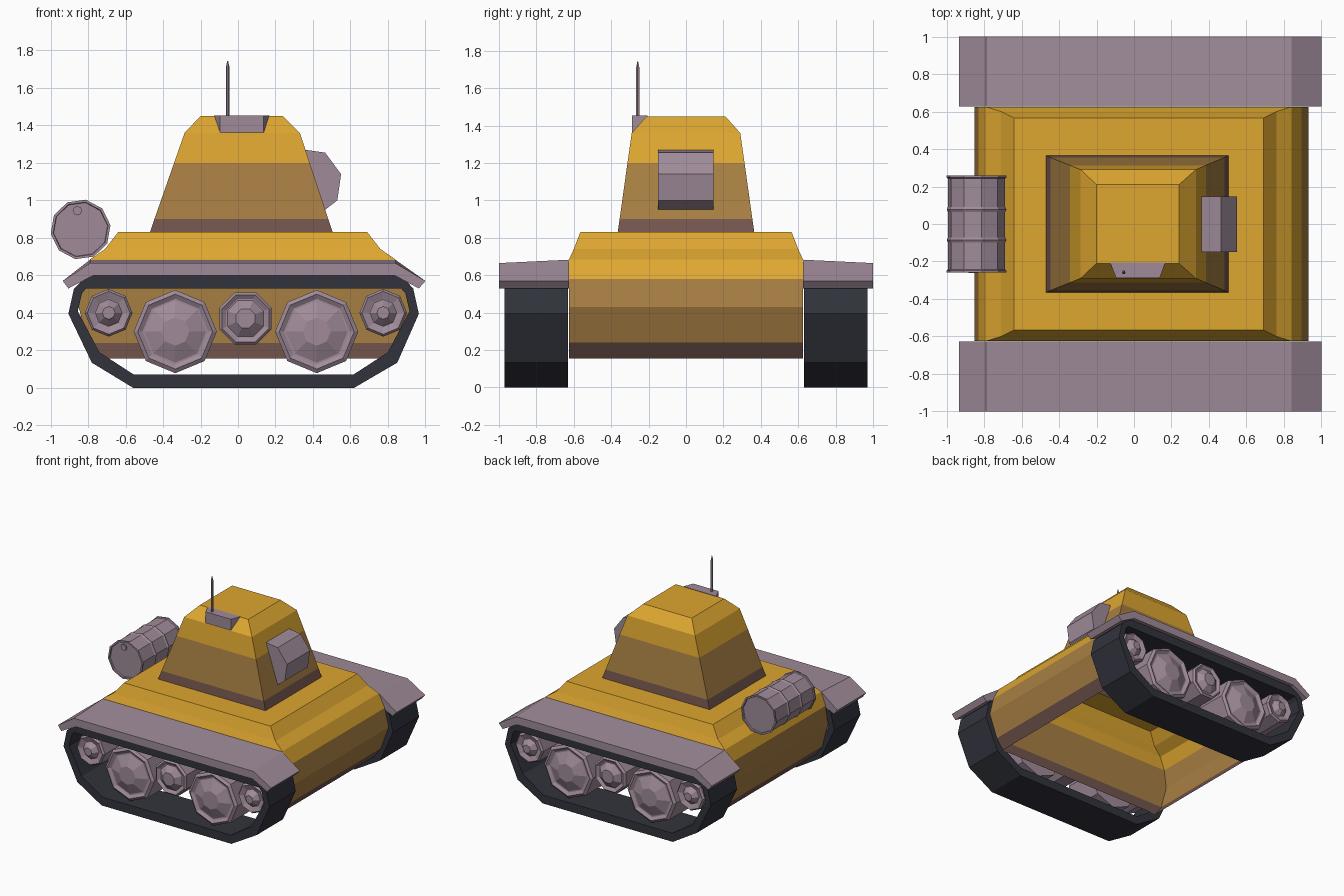
import bpy, bmesh, math

if "Cube" in bpy.data.objects:
    bpy.data.objects.remove(bpy.data.objects["Cube"])


def material(name, rgb):
    m = bpy.data.materials.new(name)
    m.diffuse_color = (*rgb, 1)
    m.use_nodes = True
    m.node_tree.nodes["Principled BSDF"].inputs["Base Color"].default_value = m.diffuse_color
    return m


YELLOW = material("yellow paint", (0.73, 0.385, 0.03))
BROWN = material("brown paint", (0.39, 0.21, 0.055))
MUD = material("dark brown paint", (0.17, 0.09, 0.072))
MAUVE = material("mauve metal", (0.35, 0.26, 0.32))
RUBBER = material("dark rubber", (0.032, 0.034, 0.046))


def loft(name, rings, mats, cap0=True, cap1=True, closed=False, rule=None):
    """Skin a list of equal-length vertex rings; rule picks a material per face centre."""
    bm = bmesh.new()
    vr = [[bm.verts.new(p) for p in r] for r in rings]
    pairs = list(zip(vr, vr[1:])) + ([(vr[-1], vr[0])] if closed else [])
    for a, b in pairs:
        n = len(a)
        for i in range(n):
            j = (i + 1) % n
            bm.faces.new((a[i], a[j], b[j], b[i]))
    if cap0 and not closed:
        bm.faces.new(vr[0][::-1])
    if cap1 and not closed:
        bm.faces.new(vr[-1])
    bmesh.ops.recalc_face_normals(bm, faces=bm.faces)
    if rule:
        for f in bm.faces:
            f.material_index = rule(f.calc_center_median())
    me = bpy.data.meshes.new(name)
    bm.to_mesh(me)
    bm.free()
    for m in mats:
        me.materials.append(m)
    ob = bpy.data.objects.new(name, me)
    bpy.context.collection.objects.link(ob)
    return ob


def rect(x0, x1, yh, z):
    return [(x0, -yh, z), (x1, -yh, z), (x1, yh, z), (x0, yh, z)]


def at_y(profile, y):
    return [(x, y, z) for x, z in profile]


def disc(cx, cz, r, y, n, turn=0.0):
    return [(cx + r * math.sin(turn + 2 * math.pi * i / n), y,
             cz + r * math.cos(turn + 2 * math.pi * i / n)) for i in range(n)]


# Hull and turret: one shell, open below, with colour bands by height
def paint(c):
    for top, index in ((0.235, 2), (0.57, 1), (0.845, 0), (0.9, 2), (1.19, 1)):
        if c.z < top:
            return index
    return 0


loft("hull_and_turret", [
    rect(-0.74, 0.80, 0.625, 0.155), rect(-0.80, 0.86, 0.625, 0.24),
    rect(-0.85, 0.93, 0.625, 0.43), rect(-0.83, 0.895, 0.625, 0.58),
    rect(-0.79, 0.84, 0.625, 0.685), rect(-0.71, 0.76, 0.60, 0.74),
    rect(-0.64, 0.69, 0.565, 0.83), rect(-0.47, 0.505, 0.365, 0.83),
    rect(-0.446, 0.482, 0.355, 0.90), rect(-0.341, 0.383, 0.313, 1.20),
    rect(-0.285, 0.33, 0.29, 1.36), rect(-0.20, 0.24, 0.21, 1.45),
], [YELLOW, BROWN, MUD], cap0=False, rule=paint)

# Gun mount on the turret's right end
mount = [(0.28, 1.27), (0.36, 1.27), (0.465, 1.255), (0.55, 1.14),
         (0.53, 1.0), (0.465, 0.95), (0.38, 0.95)]
loft("gun_mount", [at_y(mount, -0.15), at_y(mount, 0.148)], [MAUVE])

# Aerial base and aerial
base = [(-0.128, -0.205), (-0.095, -0.288), (0.137, -0.288), (0.168, -0.205)]
loft("aerial_base", [[(x, y, z) for x, y in base] for z in (1.36, 1.453)], [MAUVE])
loft("aerial", [[(-0.055 + r * math.cos(k * math.pi / 3), -0.258 + r * math.sin(k * math.pi / 3), z)
                 for k in range(6)]
                for r, z in ((0.01, 1.44), (0.01, 1.71), (0.002, 1.745))], [MAUVE])

# Rear drum with rims, ribs and a filler cap
drum = [(0.13, -0.248), (0.148, -0.248), (0.16, -0.26), (0.16, -0.25), (0.154, -0.245)]
drum = [(0.145, -0.25), (0.148, -0.26), (0.161, -0.26), (0.161, -0.248), (0.154, -0.243)]
for rib in (-0.085, 0.078):
    drum += [(0.154, rib - 0.014), (0.161, rib), (0.154, rib + 0.014)]
drum += [(r, -y) for r, y in drum[4::-1]]
loft("drum", [disc(-0.84, 0.845, r, y, 10, math.pi / 18) for r, y in drum], [MAUVE])
loft("drum_cap", [disc(-0.857, 0.945, 0.025, y, 8) for y in (-0.245, -0.262)], [MAUVE])

# Tracks, fenders and wheels, mirrored on both sides
outer = [(-0.56, 0), (0.62, 0), (0.85, 0.134), (0.965, 0.395), (0.935, 0.53),
         (0.87, 0.60), (-0.80, 0.60), (-0.875, 0.53), (-0.905, 0.395), (-0.78, 0.134)]
inner = [(-0.555, 0.07), (0.615, 0.07), (0.80, 0.19), (0.915, 0.41), (0.893, 0.505),
         (0.87, 0.53), (-0.81, 0.53), (-0.832, 0.505), (-0.855, 0.41), (-0.74, 0.19)]
fender_top = [(-0.935, 0.57), (-0.79, 0.665), (0.84, 0.665), (1.0, 0.57)]
fender_under = [(0.965, 0.53), (0.835, 0.60), (-0.77, 0.60), (-0.905, 0.53)]
high = [(x, z + 0.018 if z > 0.6 else z) for x, z in fender_top]

# centre x, centre z, radius, dish radius, hub radius
wheels = {"front_idler": (0.775, 0.40, 0.127, 0.072, 0.034),
          "front_wheel": (0.42, 0.30, 0.222, 0.165, 0.075),
          "middle_wheel": (0.04, 0.37, 0.15, 0.105, 0.055),
          "rear_wheel": (-0.335, 0.30, 0.222, 0.165, 0.075),
          "rear_idler": (-0.69, 0.40, 0.127, 0.072, 0.034)}

for side, s in (("near", -1), ("far", 1)):
    a, b = 0.63 * s, 0.97 * s
    loft(side + "_track", [at_y(outer, a), at_y(outer, b), at_y(inner, b), at_y(inner, a)],
         [RUBBER], closed=True)
    loft(side + "_fender", [at_y(high + fender_under, 0.626 * s),
                            at_y(fender_top + fender_under, 1.0 * s)], [MAUVE])
    for name, (x, z, r, dish, hub) in wheels.items():
        t = math.pi / 8 if name == "middle_wheel" else 0
        loft(side + "_" + name, [disc(x, z, q, y * s, 8, t) for q, y in
                                 ((r, 0.65), (r, 0.92), (r * 0.9, 0.935), (dish * 1.06, 0.92),
                                  (dish, 0.92), (hub, 0.96))], [MAUVE])
